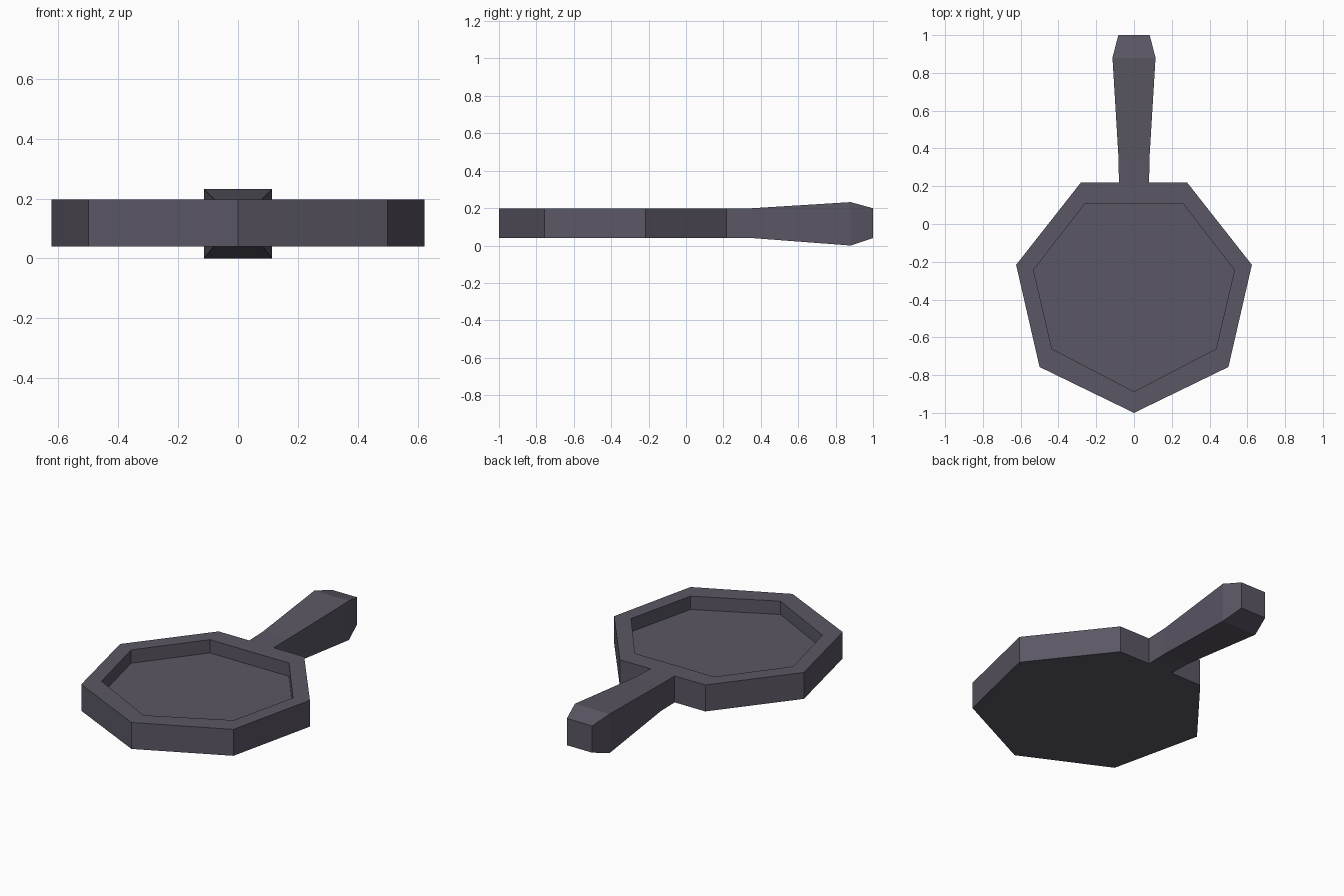
import bpy
import bmesh

cube = bpy.data.objects.get("Cube")
if cube:
    bpy.data.objects.remove(cube, do_unlink=True)

# Single dark grey metal
metal = bpy.data.materials.new("dark_grey_metal")
metal.use_nodes = True
colour = (0.105, 0.095, 0.128, 1.0)
metal.diffuse_color = colour
bsdf = next(n for n in metal.node_tree.nodes if n.type == 'BSDF_PRINCIPLED')
bsdf.inputs["Base Color"].default_value = colour

BOTTOM, FLOOR, RIM = 0.04, 0.118, 0.197


def mirrored(half):
    """Close a right-hand outline (front tip first) by mirroring it in x."""
    return half + [(-x, y) for x, y in reversed(half) if x > 0]


def loft(name, rings, cap_start=True, cap_end=True):
    """Bridge consecutive rings of points with quads and cap the ends."""
    bm = bmesh.new()
    loops = [[bm.verts.new(p) for p in ring] for ring in rings]
    for a, b in zip(loops, loops[1:]):
        n = len(a)
        for i in range(n):
            j = (i + 1) % n
            bm.faces.new((a[i], a[j], b[j], b[i]))
    if cap_start:
        bm.faces.new(loops[0][::-1])
    if cap_end:
        bm.faces.new(loops[-1])
    mesh = bpy.data.meshes.new(name)
    bm.to_mesh(mesh)
    bm.free()
    mesh.materials.append(metal)
    obj = bpy.data.objects.new(name, mesh)
    bpy.context.collection.objects.link(obj)
    return obj


def at_height(outline, z):
    return [(x, y, z) for x, y in outline]


# Seven-sided pan: base, outer wall, flat rim, inner wall, cooking floor
outer = mirrored([(0, -1.0), (0.5, -0.757), (0.624, -0.216), (0.281, 0.22)])
inner = mirrored([(0, -0.887), (0.434, -0.661), (0.532, -0.244), (0.26, 0.107)])
loft("pan_body", [at_height(outer, BOTTOM), at_height(outer, RIM),
                  at_height(inner, RIM), at_height(inner, FLOOR)])

# Flared square handle: (y, half width, bottom, top), open where it meets the pan
sections = [(0.22, 0.08, BOTTOM, RIM), (0.35, 0.082, BOTTOM, RIM + 0.002),
            (0.88, 0.114, 0.0, 0.232), (1.0, 0.083, 0.04, 0.199)]
loft("handle", [[(-w, y, lo), (-w, y, hi), (w, y, hi), (w, y, lo)]
                for y, w, lo, hi in sections], cap_start=False)

# Consistent outward normals
for name in ("pan_body", "handle"):
    mesh = bpy.data.objects[name].data
    bm = bmesh.new()
    bm.from_mesh(mesh)
    bmesh.ops.recalc_face_normals(bm, faces=bm.faces)
    # The open handle is checked by its end cap, which must face the back
    if name == "handle" and max(bm.faces, key=lambda f: f.calc_center_median().y).normal.y < 0:
        bmesh.ops.reverse_faces(bm, faces=bm.faces)
    bm.to_mesh(mesh)
    bm.free()
